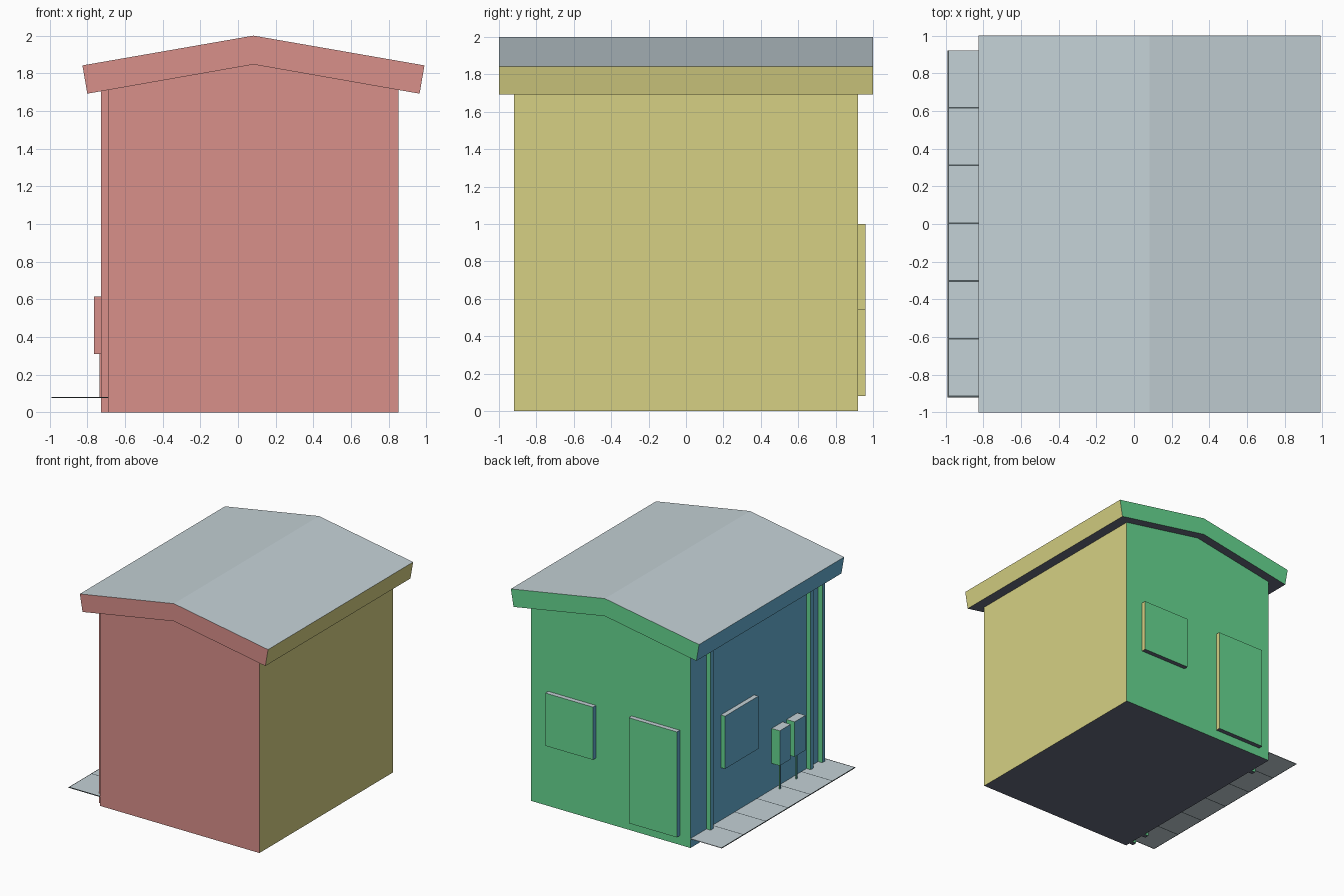
import bpy, bmesh

if "Cube" in bpy.data.objects:
    bpy.data.objects.remove(bpy.data.objects["Cube"])


def linear(c):
    c /= 255
    return c / 12.92 if c <= 0.04045 else ((c + 0.055) / 1.055) ** 2.4


def material(name, r, g, b):
    m = bpy.data.materials.new(name)
    m.diffuse_color = (linear(r), linear(g), linear(b), 1)
    m.use_nodes = True
    m.node_tree.nodes["Principled BSDF"].inputs["Base Color"].default_value = m.diffuse_color
    return m


# One colour for each facing direction, plus the dark paving joints
COLOURS = [
    material("coral front", 217, 144, 138),
    material("green back", 103, 216, 145),
    material("blue left", 102, 177, 212),
    material("khaki right", 214, 208, 131),
    material("pale grey top", 196, 209, 214),
    material("slate underside", 102, 108, 125),
]
PAVING = COLOURS[4]
JOINT = material("dark joint", 78, 88, 92)


def facing(n):
    if abs(n.z) > 0.7:
        return 4 if n.z > 0 else 5
    if abs(n.y) > abs(n.x):
        return 0 if n.y < 0 else 1
    return 2 if n.x < 0 else 3


def finish(name, bm, mat=None):
    bmesh.ops.recalc_face_normals(bm, faces=bm.faces)
    me = bpy.data.meshes.new(name)
    for m in ([mat] if mat else COLOURS):
        me.materials.append(m)
    if not mat:
        for f in bm.faces:
            f.normal_update()
            f.material_index = facing(f.normal)
    bm.to_mesh(me)
    bm.free()
    ob = bpy.data.objects.new(name, me)
    bpy.context.collection.objects.link(ob)
    return ob


def prism(name, profile, y0, y1, mat=None):
    """Extrude an (x, z) profile along y."""
    bm = bmesh.new()
    face = bm.faces.new([bm.verts.new((x, y0, z)) for x, z in profile])
    ext = bmesh.ops.extrude_face_region(bm, geom=[face])["geom"]
    moved = [v for v in ext if isinstance(v, bmesh.types.BMVert)]
    bmesh.ops.translate(bm, verts=moved, vec=(0, y1 - y0, 0))
    return finish(name, bm, mat)


def box(name, x0, x1, y0, y1, z0, z1, mat=None):
    return prism(name, [(x0, z0), (x1, z0), (x1, z1), (x0, z1)], y0, y1, mat)


WALL_X, WALL_Y, RIDGE = -0.687, 0.92, 0.082

# House body with gable ends, reaching just inside the roof
prism("walls", [(WALL_X, 0), (0.851, 0), (0.851, 1.72),
                (RIDGE, 1.855), (WALL_X, 1.72)], -WALL_Y, WALL_Y)

# Thick pitched roof
prism("roof", [(-0.826, 1.842), (-0.80, 1.692), (RIDGE, 1.847),
               (0.964, 1.692), (0.99, 1.842), (RIDGE, 2.0)], -1, 1)

# Back door and windows
box("back_door", -0.584, -0.12, WALL_Y, 0.96, 0.08, 1.0)
box("back_window", 0.225, 0.685, WALL_Y, 0.96, 0.54, 1.0)
box("side_window", -0.727, WALL_X, 0.04, 0.50, 0.54, 1.0)

# Drainpipes on the left wall
for i, y in enumerate((0.68, -0.70, -0.86)):
    box(f"drainpipe_{i + 1}", -0.727, WALL_X, y - 0.02, y + 0.02, 0, 1.72)

# Utility boxes with thin supply pipes
for i, (y, pipe_y) in enumerate(((-0.275, -0.25), (-0.48, -0.48))):
    box(f"utility_box_{i + 1}", -0.765, WALL_X, y - 0.075, y + 0.075, 0.31, 0.615)
    box(f"supply_pipe_{i + 1}", -0.736, -0.726, pipe_y - 0.006, pipe_y + 0.006, 0.08, 0.312)

# Paving slabs along the left wall, separated by dark joints
Z0, Z1, PITCH, GAP = 0.077, 0.082, 1.84 / 6, 0.009
for i in range(6):
    top = WALL_Y - i * PITCH
    low = top - PITCH
    box(f"paving_slab_{i + 1}", -0.983, WALL_X, low + GAP, top, Z0, Z1, PAVING)
    box(f"paving_joint_{i + 1}", -0.983, WALL_X, low, low + GAP, Z0, Z1, JOINT)
box("paving_edge", -0.99, -0.983, -WALL_Y, WALL_Y, Z0, Z1, JOINT)
